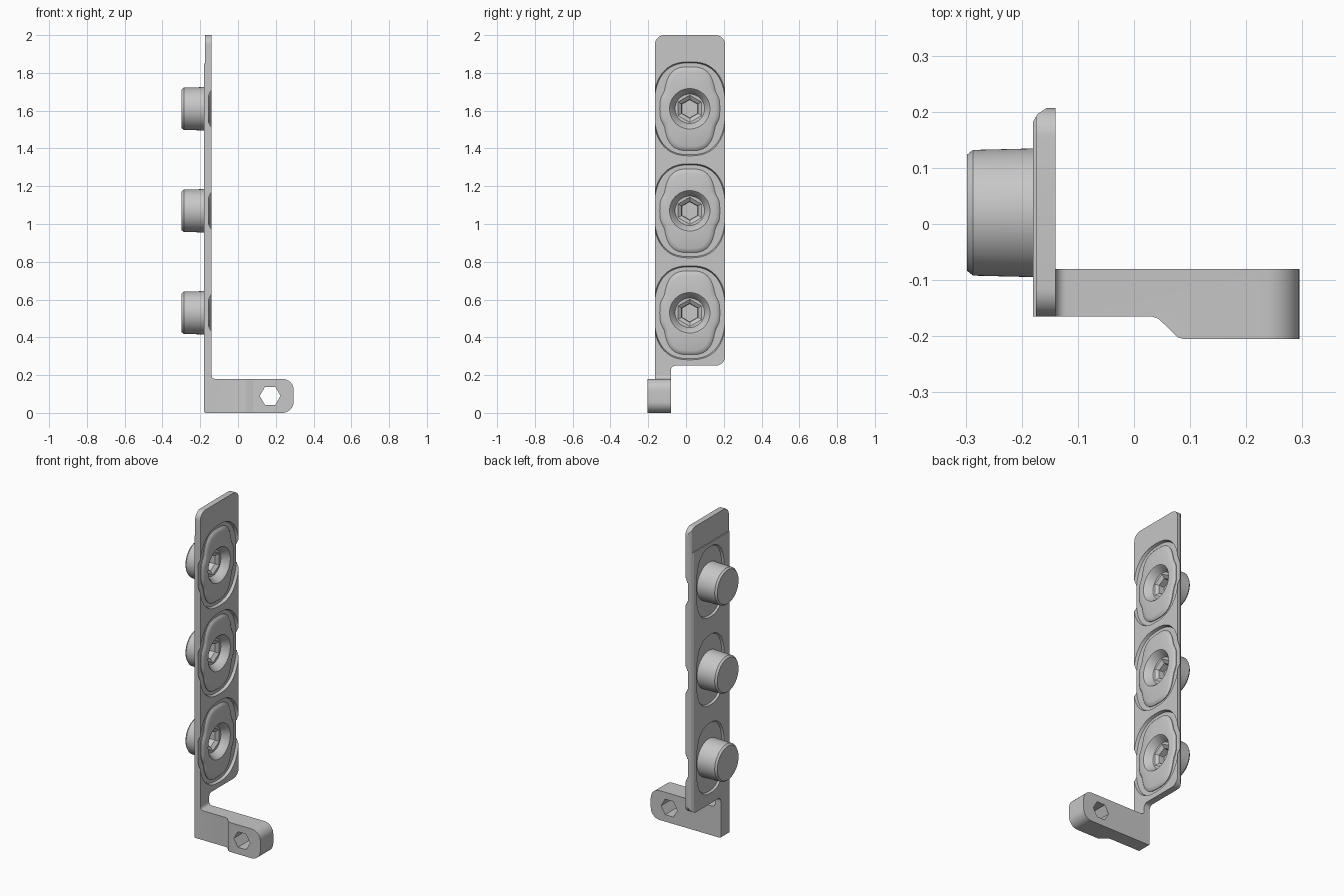
import bpy, bmesh, math
from mathutils import Vector

if "Cube" in bpy.data.objects:
    bpy.data.objects.remove(bpy.data.objects["Cube"], do_unlink=True)

COLOUR = (0.57, 0.57, 0.57, 1)
grey = bpy.data.materials.new("plain grey")
grey.use_nodes = True
grey.diffuse_color = COLOUR
grey.node_tree.nodes["Principled BSDF"].inputs["Base Color"].default_value = COLOUR

CY = 0.02                        # socket centre in y
HEIGHTS = (0.53, 1.07, 1.61)     # socket centres in z
N = 72                           # points round each loft ring


def finish(name, bm):
    bmesh.ops.recalc_face_normals(bm, faces=bm.faces)
    mesh = bpy.data.meshes.new(name)
    bm.to_mesh(mesh)
    bm.free()
    mesh.materials.append(grey)
    ob = bpy.data.objects.new(name, mesh)
    bpy.context.collection.objects.link(ob)
    return ob


def rounded(corners, steps=8):
    """Replace each (u, v, radius) corner with a tangent arc."""
    out = []
    for i, (u, v, r) in enumerate(corners):
        p = Vector((u, v))
        if r == 0:
            out.append((u, v))
            continue
        a = (Vector(corners[i - 1][:2]) - p).normalized()
        b = (Vector(corners[(i + 1) % len(corners)][:2]) - p).normalized()
        half = a.angle(b) / 2
        centre = p + (a + b).normalized() * r / math.sin(half)
        start = (p + a * r / math.tan(half) - centre).normalized()
        end = (p + b * r / math.tan(half) - centre).normalized()
        for k in range(steps + 1):
            out.append(tuple(centre + start.slerp(end, k / steps) * r))
    return out


def prism(name, pts, axis, lo, hi):
    """Extrude a 2D outline along the x, y or z axis."""
    place = {"x": lambda u, v, w: (w, u, v),
             "y": lambda u, v, w: (u, w, v),
             "z": lambda u, v, w: (u, v, w)}[axis]
    bm = bmesh.new()
    rings = [[bm.verts.new(place(u, v, w)) for u, v in pts] for w in (lo, hi)]
    bm.faces.new(rings[0])
    bm.faces.new(rings[1])
    n = len(pts)
    for i in range(n):
        j = (i + 1) % n
        bm.faces.new((rings[0][i], rings[0][j], rings[1][j], rings[1][i]))
    return finish(name, bm)


def loft(name, rings, z):
    """Skin polar outlines (x, radius function) stacked along x."""
    bm = bmesh.new()
    loops = []
    for x, radius in rings:
        loop = []
        for i in range(N):
            t = 2 * math.pi * i / N
            r = radius(t)
            loop.append(bm.verts.new((x, CY + r * math.cos(t), z + r * math.sin(t))))
        loops.append(loop)
    for a, b in zip(loops, loops[1:]):
        for i in range(N):
            j = (i + 1) % N
            bm.faces.new((a[i], a[j], b[j], b[i]))
    bm.faces.new(loops[0])
    bm.faces.new(loops[-1])
    return finish(name, bm)


def circle(r):
    return lambda t: r


def hexagon(r):
    """Regular hexagon with a corner pointing up."""
    return lambda t: r * math.cos(math.pi / 6) / math.cos((t + math.pi / 6) % (math.pi / 3) - math.pi / 6)


def oval(a, b, n):
    return lambda t: (abs(math.cos(t) / a) ** n + abs(math.sin(t) / b) ** n) ** (-1 / n)


def pad(inset):
    """Tall rounded outline with a bulge at mid height."""
    base = oval(0.137 - inset, 0.222 - inset, 3)
    return lambda t: base(t) + 0.022 * math.exp(-(base(t) * math.sin(t) / 0.075) ** 4)


def cut(target, cutter):
    cutter.hide_render = True
    mod = target.modifiers.new("cut", "BOOLEAN")
    mod.operation = "DIFFERENCE"
    mod.solver = "EXACT"
    mod.object = cutter
    bpy.context.view_layer.objects.active = target
    bpy.ops.object.modifier_apply(modifier=mod.name)
    bpy.data.objects.remove(cutter, do_unlink=True)


def smooth(ob):
    bpy.ops.object.select_all(action="DESELECT")
    ob.select_set(True)
    bpy.context.view_layer.objects.active = ob
    bpy.ops.object.shade_smooth_by_angle(angle=math.radians(28))


# Upright plate with the start of a narrow strip at its lower corner
plate = prism("upright_plate", rounded([
    (-0.165, 0.21, 0), (-0.08, 0.21, 0), (-0.08, 0.25, 0.025),
    (0.207, 0.25, 0.05), (0.207, 2.0, 0.05), (-0.165, 2.0, 0.05)]), "x", -0.18, -0.14)

# Bevelled rear edge and thinner top end
cut(plate, prism("edge_cutter", [(-0.19, 0.172), (-0.18, 0.182), (-0.172, 0.196),
                                 (-0.155, 0.207), (-0.15, 0.22), (-0.19, 0.22)], "z", 0.1, 2.1))
cut(plate, prism("top_cutter", [(-0.3, 1.85), (0.3, 1.85), (0.3, 2.1), (-0.3, 2.1)], "x", -0.2, -0.175))

# Recess, back hollow and through hole at each socket
for z in HEIGHTS:
    cut(plate, loft("recess_cutter", [(-0.157, oval(0.188, 0.243, 2.5)),
                                      (-0.140, oval(0.193, 0.249, 2.5)),
                                      (-0.120, oval(0.193, 0.249, 2.5))], z))
    cut(plate, loft("hollow_cutter", [(-0.2, oval(0.135, 0.215, 2.6)),
                                      (-0.18, oval(0.135, 0.215, 2.6)),
                                      (-0.169, oval(0.128, 0.208, 2.6))], z))
    cut(plate, loft("hole_cutter", [(-0.2, circle(0.111)), (-0.1, circle(0.111))], z))
smooth(plate)

# Studs with a raised pad and a hexagonal socket
for label, z in zip(("lower", "middle", "upper"), HEIGHTS):
    stud = loft(label + "_stud", [
        (-0.298, circle(0.103)), (-0.287, circle(0.112)), (-0.165, circle(0.115)),
        (-0.163, pad(0)), (-0.153, pad(0)), (-0.146, pad(0.008)), (-0.141, pad(0.022)),
        (-0.141, circle(0.107)), (-0.150, circle(0.098)), (-0.185, circle(0.078)),
        (-0.185, hexagon(0.072)), (-0.200, hexagon(0.050)), (-0.235, hexagon(0.048))], z)
    smooth(stud)

# Foot arm with rounded tip and a small fillet up to the strip
arm = prism("foot_arm", rounded([
    (-0.18, 0, 0.008), (0.295, 0, 0.06), (0.295, 0.18, 0.06),
    (-0.14, 0.18, 0.02), (-0.14, 0.21, 0), (-0.18, 0.21, 0)]), "y", -0.205, -0.08)

# Thin the inner length of the arm with a sloped step
cut(arm, prism("step_cutter", [(-0.3, -0.165), (0.032, -0.165), (0.044, -0.169), (0.078, -0.202),
                               (0.088, -0.205), (0.088, -0.3), (-0.3, -0.3)], "z", -0.1, 0.4))

# Hexagonal hole through the tip
cut(arm, prism("hex_cutter", [(0.17 + 0.055 * math.cos(k * math.pi / 3),
                               0.09 + 0.055 * math.sin(k * math.pi / 3)) for k in range(6)],
               "y", -0.3, 0.1))
smooth(arm)
